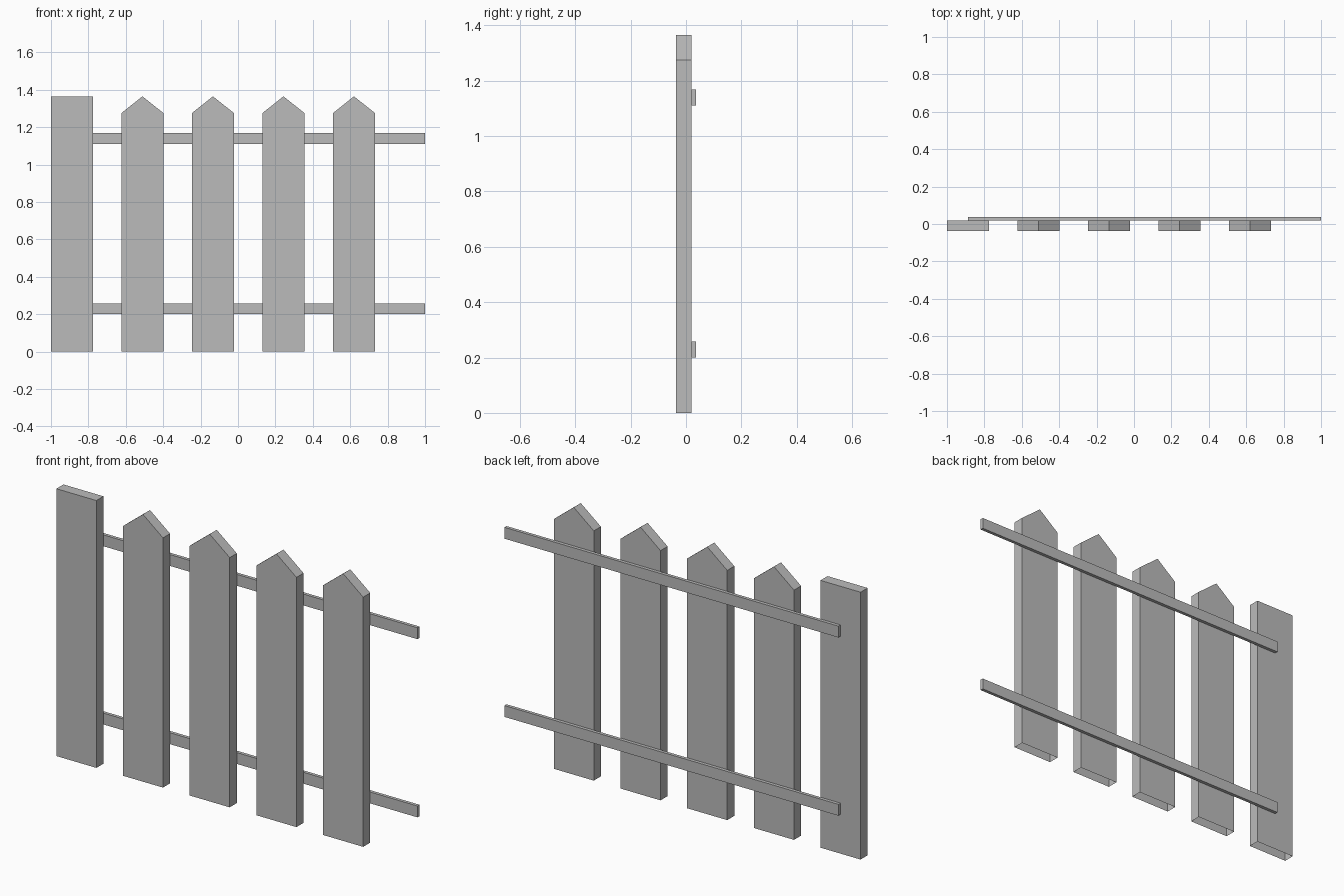
import bpy
import bmesh

cube = bpy.data.objects.get("Cube")
if cube:
    bpy.data.objects.remove(cube, do_unlink=True)

GREY = (0.5, 0.5, 0.5, 1.0)
grey = bpy.data.materials.new("plain grey")
grey.use_nodes = True
grey.diffuse_color = GREY
grey.node_tree.nodes["Principled BSDF"].inputs["Base Color"].default_value = GREY


def board(name, profile, front, back, open_bottom=False):
    """Extrude an x-z outline from front to back; the first edge is the bottom."""
    bm = bmesh.new()
    a = [bm.verts.new((x, front, z)) for x, z in profile]
    b = [bm.verts.new((x, back, z)) for x, z in profile]
    bm.faces.new(a)
    bm.faces.new(b[::-1])
    n = len(profile)
    for i in range(1 if open_bottom else 0, n):
        j = (i + 1) % n
        bm.faces.new((a[j], a[i], b[i], b[j]))
    mesh = bpy.data.meshes.new(name)
    bm.to_mesh(mesh)
    bm.free()
    mesh.materials.append(grey)
    obj = bpy.data.objects.new(name, mesh)
    bpy.context.scene.collection.objects.link(obj)
    return obj


FRONT, MID, BACK = -0.037, 0.02, 0.037
WIDTH, TOP, SHOULDER = 0.226, 1.365, 1.275

# Flat-topped end post, hollow underneath like the pickets
board("end_post", [(-1, 0), (-1 + WIDTH, 0), (-1 + WIDTH, TOP), (-1, TOP)],
      FRONT, MID, open_bottom=True)

# Pointed pickets
for i in range(4):
    x = -0.624 + i * 0.377
    board(f"picket_{i + 1}",
          [(x, 0), (x + WIDTH, 0), (x + WIDTH, SHOULDER),
           (x + WIDTH / 2, TOP), (x, SHOULDER)],
          FRONT, MID, open_bottom=True)

# Rails across the back
for name, z in (("lower_rail", 0.2), ("upper_rail", 1.11)):
    board(name, [(-0.887, z), (1, z), (1, z + 0.058), (-0.887, z + 0.058)],
          MID, BACK)
